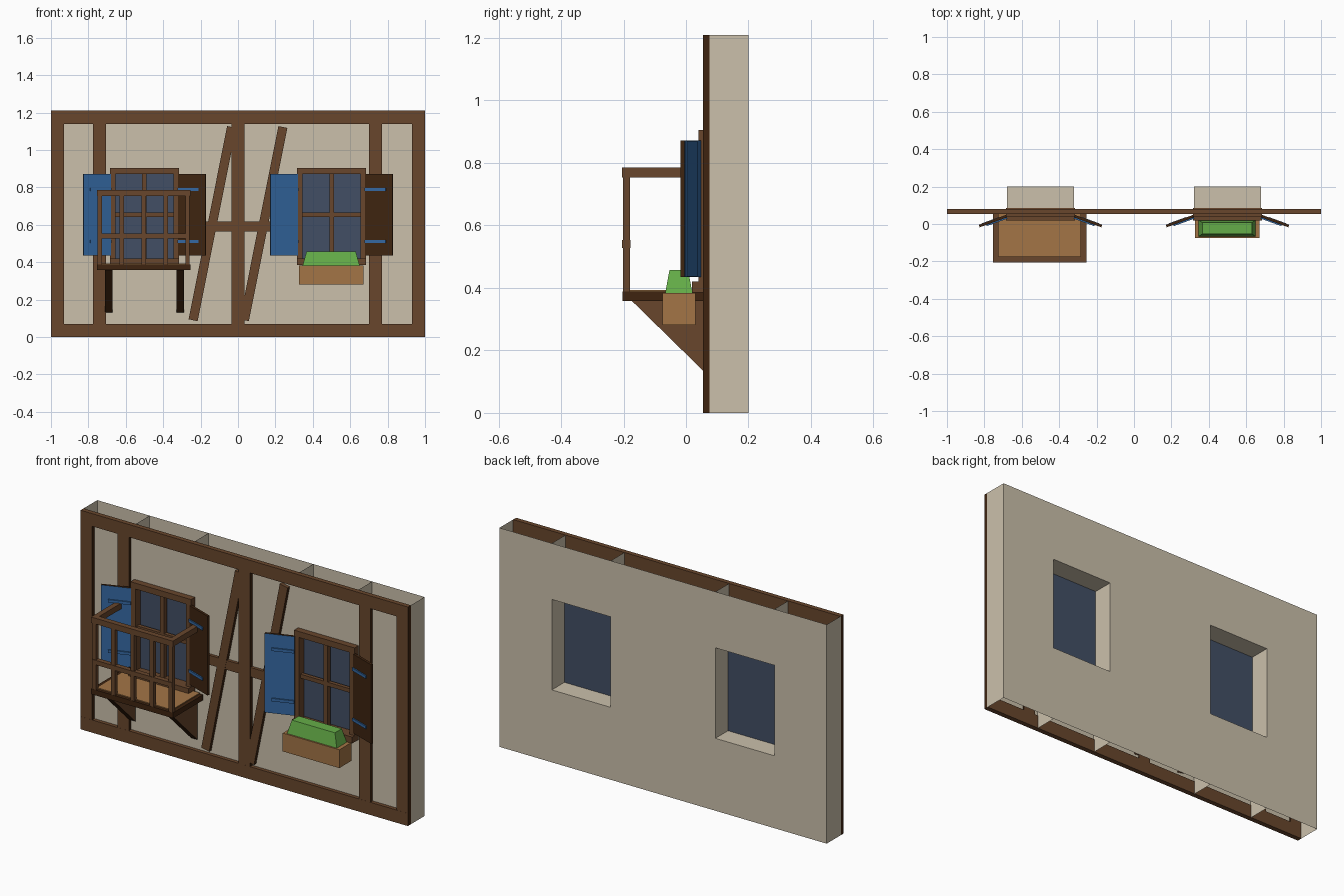
import bpy, bmesh, math
from mathutils import Matrix, Vector

if "Cube" in bpy.data.objects:
    bpy.data.objects.remove(bpy.data.objects["Cube"])


def material(name, r, g, b):
    lin = lambda c: (c / 255 / 12.92) if c < 11 else ((c / 255 + 0.055) / 1.055) ** 2.4
    m = bpy.data.materials.new(name)
    m.diffuse_color = (lin(r), lin(g), lin(b), 1)
    m.use_nodes = True
    m.node_tree.nodes["Principled BSDF"].inputs["Base Color"].default_value = m.diffuse_color
    return m


PLASTER = material("plaster", 203, 192, 171)
WOOD = material("brown_timber", 104, 70, 44)
DARK = material("dark_timber", 62, 36, 16)
GLASS = material("window_glass", 66, 79, 101)
BLUE = material("shutter_blue", 52, 104, 162)
TAN = material("light_wood", 163, 117, 70)
GREEN = material("leaf_green", 101, 174, 72)


def finish(name, bm, mats, rule=None, recalc=True):
    if recalc:
        bmesh.ops.recalc_face_normals(bm, faces=bm.faces)
    bm.normal_update()
    me = bpy.data.meshes.new(name)
    for f in bm.faces:
        f.material_index = rule(f.normal) if rule else 0
    bm.to_mesh(me)
    bm.free()
    for m in mats:
        me.materials.append(m)
    ob = bpy.data.objects.new(name, me)
    bpy.context.collection.objects.link(ob)
    return ob


def box(name, x, y, z, mats, rule=None, mat=Matrix()):
    """Box from (min, max) ranges, optionally placed by a matrix."""
    bm = bmesh.new()
    bmesh.ops.create_cube(bm, size=1)
    for v in bm.verts:
        v.co = mat @ Vector([(r[0] + r[1]) / 2 + c * (r[1] - r[0]) for r, c in zip((x, y, z), v.co)])
    return finish(name, bm, mats, rule)


def prism(name, pts, axis, a, b, mats, rule=None):
    """Polygon profile extruded along x ('x') or y ('y')."""
    bm = bmesh.new()
    place = lambda p, t: (t, p[0], p[1]) if axis == 'x' else (p[0], t, p[1])
    f = bm.faces.new([bm.verts.new(place(p, a)) for p in pts])
    ex = bmesh.ops.extrude_face_region(bm, geom=[f])
    d = Vector((b - a, 0, 0)) if axis == 'x' else Vector((0, b - a, 0))
    bmesh.ops.translate(bm, vec=d, verts=[v for v in ex['geom'] if isinstance(v, bmesh.types.BMVert)])
    return finish(name, bm, mats, rule)


def sheet(bm, x, y, z):
    """Rectangle lying where one of the ranges is a single number."""
    if not isinstance(x, tuple):
        c = [(x, y[i], z[j]) for i, j in ((0, 0), (1, 0), (1, 1), (0, 1))]
    elif not isinstance(y, tuple):
        c = [(x[i], y, z[j]) for i, j in ((0, 0), (1, 0), (1, 1), (0, 1))]
    else:
        c = [(x[i], y[j], z) for i, j in ((0, 0), (1, 0), (1, 1), (0, 1))]
    bm.faces.new([bm.verts.new(p) for p in c])


H, FRONT, BACK = 1.21, 0.075, 0.2
SILL, HEAD = 0.40, 0.90

# hollow plaster wall, open at top and bottom, with window reveals
bm = bmesh.new()
for y in (FRONT, BACK):
    for a, b in ((-1, -0.68), (-0.32, 0.32), (0.68, 1)):
        sheet(bm, (a, b), y, (0, H))
    for a, b in ((-0.68, -0.32), (0.32, 0.68)):
        sheet(bm, (a, b), y, (0, SILL))
        sheet(bm, (a, b), y, (HEAD, H))
for x in (-1, -0.68, -0.32, 0.32, 0.68, 1):
    sheet(bm, x, (FRONT, BACK), (0, H))
for a, b in ((-0.68, -0.32), (0.32, 0.68)):
    sheet(bm, (a, b), (FRONT, BACK), SILL)
    sheet(bm, (a, b), (FRONT, BACK), HEAD)
bmesh.ops.remove_doubles(bm, verts=bm.verts, dist=1e-4)
finish("plaster_wall", bm, [PLASTER], recalc=False)

# timber framing: brown faces, dark side edges
TIMBER = [WOOD, DARK]
edge = lambda n: 1 if abs(n.x) > 0.7 else 0
Y = (0.055, 0.08)
for a, b in ((-1.0, -0.93), (-0.775, -0.705), (-0.035, 0.035), (0.70, 0.77), (0.93, 1.0)):
    box("timber_post", (a, b), Y, (0, H), TIMBER, edge)
for a, b in ((0, 0.07), (1.14, H)):
    box("timber_beam", (-0.999, 0.999), (0.0545, 0.0805), (a, b), TIMBER, edge)
box("middle_rail", (-0.315, 0.315), (0.058, 0.079), (0.565, 0.617), TIMBER, edge)
for x in (-0.137, 0.137):
    prism("diagonal_brace", [(x - 0.127, 0.095), (x - 0.079, 0.085), (x + 0.127, 1.118), (x + 0.079, 1.128)],
          'y', 0.0565, 0.0795, TIMBER, edge)

# windows and shutters
for cx in (-0.5, 0.5):
    bm = bmesh.new()
    sheet(bm, (cx - 0.18, cx + 0.18), 0.09, (SILL, HEAD))
    finish("window_glass", bm, [GLASS], recalc=False)
    for s in (-1, 1):
        xs = sorted((cx + s * 0.155, cx + s * 0.185))
        box("window_stile", xs, (0.04, 0.085), (0.39, 0.905), [WOOD])
    box("window_head", (cx - 0.155, cx + 0.155), (0.04, 0.085), (0.872, 0.905), [WOOD])
    box("window_sill", (cx - 0.184, cx + 0.184), (0.02, 0.084), (0.385, 0.42), [WOOD])
    box("window_mullion", (cx - 0.012, cx + 0.012), (0.05, 0.075), (0.42, 0.872), [WOOD])
    box("window_crossbar", (cx - 0.155, cx + 0.155), (0.052, 0.073), (0.643, 0.665), [WOOD])
    for s in (-1, 1):
        c, n = math.cos(math.radians(20)), math.sin(math.radians(20))
        # local x runs outward from the hinge, local y faces the street
        M = Matrix(((s * c, -s * n, 0, cx + s * 0.182), (-n, -c, 0, 0.043), (0, 0, 1, 0), (0, 0, 0, 1)))
        face = Vector((-s * n, -c, 0))
        box("shutter", (0, 0.155), (-0.006, 0.008), (0.435, 0.872), [DARK, BLUE],
            lambda nn: 1 if nn.dot(face) > 0.9 else 0, M)
        box("shutter_back_panel", (0.04, 0.14), (-0.008, -0.005), (0.437, 0.87), [BLUE], None, M)
        for z in (0.512, 0.79):
            box("shutter_batten", (0, 0.118), (0.007, 0.015), (z - 0.008, z + 0.008), [BLUE], None, M)

# balcony floor
box("balcony_slab", (-0.755, -0.255), (-0.203, 0.06), (0.358, 0.388), [DARK])
box("balcony_boards", (-0.735, -0.275), (-0.185, 0.06), (0.385, 0.393), [TAN])
# brackets
for x in (-0.71, -0.33):
    prism("balcony_bracket", [(-0.175, 0.36), (0.06, 0.36), (0.06, 0.13)], 'x', x, x + 0.04,
          [WOOD, DARK], lambda n: 0 if abs(n.x) > 0.7 else 1)
# railing
box("top_rail_front", (-0.755, -0.255), (-0.205, -0.175), (0.753, 0.785), [WOOD])
for x in (-0.755, -0.285):
    box("top_rail_side", (x, x + 0.03), (-0.175, 0.06), (0.753, 0.785), [WOOD])
box("middle_rail_front", (-0.75, -0.26), (-0.205, -0.178), (0.528, 0.553), [WOOD])
for i in range(5):
    x = -0.74 + i * 0.1175
    box("baluster", (x - 0.012, x + 0.012), (-0.202, -0.18), (0.388, 0.754), [WOOD])

# flower box with tapered plants
box("flower_box", (0.326, 0.672), (-0.075, 0.03), (0.282, 0.383), [TAN])
plants = box("plants", (0.345, 0.651), (-0.067, 0.021), (0.38, 0.457), [GREEN])
for v in plants.data.vertices:
    if v.co.z > 0.42:
        v.co.x = 0.498 + (v.co.x - 0.498) * 0.86
        v.co.y = -0.023 + (v.co.y + 0.023) * 0.68
